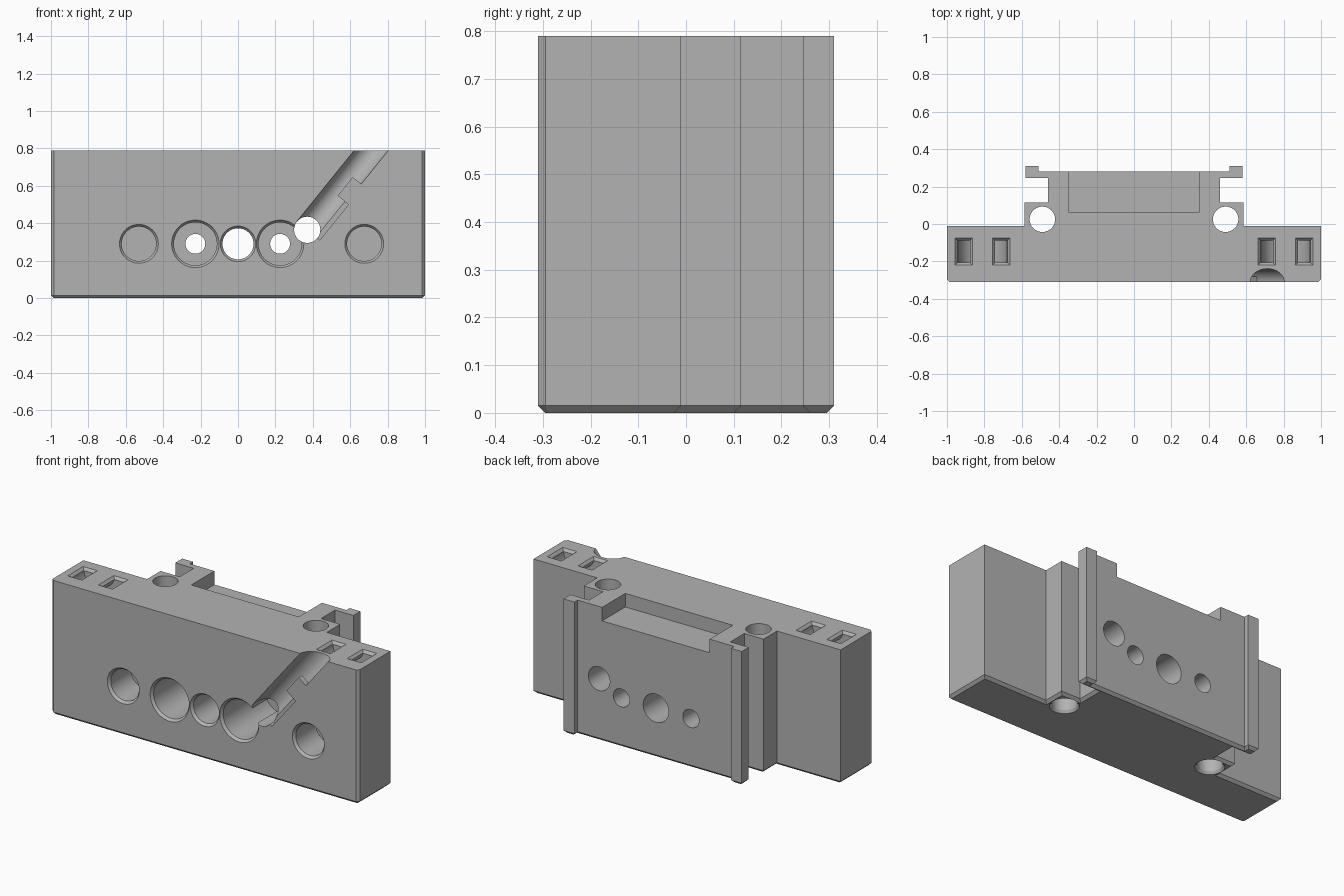
import bpy, bmesh
from math import pi, radians
from mathutils import Matrix, Vector

if "Cube" in bpy.data.objects:
    bpy.data.objects.remove(bpy.data.objects["Cube"])

FRONT, TOP, CH = -0.31, 0.79, 0.015

grey = bpy.data.materials.new("plain_grey")
grey.use_nodes = True
grey.diffuse_color = (0.45, 0.45, 0.45, 1)
grey.node_tree.nodes["Principled BSDF"].inputs["Base Color"].default_value = (0.45, 0.45, 0.45, 1)


def finish(bm, name, matrix=Matrix()):
    bmesh.ops.recalc_face_normals(bm, faces=bm.faces[:])
    bm.transform(matrix)
    mesh = bpy.data.meshes.new(name)
    bm.to_mesh(mesh)
    bm.free()
    mesh.materials.append(grey)
    obj = bpy.data.objects.new(name, mesh)
    bpy.context.scene.collection.objects.link(obj)
    return obj


def box(name, lo, hi, matrix=Matrix(), bottom_inset=0):
    """Box between two corners, optionally narrowing to its bottom."""
    bm = bmesh.new()
    bmesh.ops.create_cube(bm, size=1)
    lo, hi = Vector(lo), Vector(hi)
    for v in bm.verts:
        below = v.co.z < 0
        size = hi - lo
        if below:
            size -= Vector((2 * bottom_inset, 2 * bottom_inset, 0))
        v.co = (lo + hi) / 2 + v.co * size
    return finish(bm, name, matrix)


def lathe(name, points, matrix=Matrix(), closed=False, steps=48):
    """Revolve (radius, height) points about local z."""
    bm = bmesh.new()
    vs = [bm.verts.new((r, 0, h)) for r, h in points]
    es = [bm.edges.new(pair) for pair in zip(vs, vs[1:])]
    if closed:
        es.append(bm.edges.new((vs[-1], vs[0])))
    bmesh.ops.spin(bm, geom=vs + es, cent=(0, 0, 0), axis=(0, 0, 1),
                   angle=2 * pi, steps=steps, use_duplicate=False)
    bmesh.ops.remove_doubles(bm, verts=bm.verts[:], dist=1e-5)
    return finish(bm, name, matrix)


def combine(target, tool, operation="DIFFERENCE"):
    tool.hide_render = True
    mod = target.modifiers.new(tool.name, "BOOLEAN")
    mod.operation, mod.object, mod.solver = operation, tool, "EXACT"
    bpy.context.view_layer.objects.active = target
    bpy.ops.object.modifier_apply(modifier=mod.name)
    bpy.data.objects.remove(tool)


# Body: mirrored plan outline, extruded up, with a chamfered bottom rim
half = [(1 - CH, FRONT), (1, FRONT + CH), (1, -0.01), (0.585, -0.01),
        (0.585, 0.115), (0.46, 0.115), (0.46, 0.245), (0.58, 0.245),
        (0.58, 0.31), (0.51, 0.31), (0.51, 0.28)]
outline = half + [(-x, y) for x, y in reversed(half)]
bm = bmesh.new()
base = bm.faces.new([bm.verts.new((x, y, 0)) for x, y in outline])
extruded = bmesh.ops.extrude_face_region(bm, geom=[base], use_keep_orig=True)
for v in extruded["geom"]:
    if isinstance(v, bmesh.types.BMVert):
        v.co.z = TOP
bmesh.ops.recalc_face_normals(bm, faces=bm.faces[:])
rim = [e for e in bm.edges if all(v.co.z < 0.01 for v in e.verts)]
bmesh.ops.bevel(bm, geom=rim, offset=CH, segments=1, affect="EDGES", profile=0.5)
body = finish(bm, "mounting_block")

# Rear pocket open to the top and back
combine(body, box("rear_pocket", (-0.35, 0.065, TOP - 0.08), (0.35, 0.5, 1)))

# Vertical screw holes, flared at the bottom
for x in (-0.49, 0.49):
    hole = [(0, -0.1), (0.078, -0.1), (0.078, 0), (0.068, CH), (0.068, 1), (0, 1)]
    combine(body, lathe("upright_hole", hole, Matrix.Translation((x, 0.025, 0))))


# Front bores: mouth is chamfered, then a bore, then an optional through hole
def front_bore(x, z, radius, depth, through=0, lip=0.012):
    pts = [(0, -0.1), (radius + lip, -0.1), (radius + lip, 0),
           (radius, CH), (radius, depth)]
    pts += [(through, depth), (through, 1), (0, 1)] if through else [(0, depth)]
    place = Matrix.Translation((x, FRONT, z)) @ Matrix.Rotation(-pi / 2, 4, "X")
    combine(body, lathe("front_bore", pts, place))


for x in (-0.53, 0.675):
    front_bore(x, 0.29, 0.092, 0.2)
for x in (-0.228, 0.225):
    front_bore(x, 0.29, 0.115, 0.4, through=0.053)
front_bore(0, 0.29, 0.083, 1)
front_bore(0.37, 0.365, 0.07, 1, lip=0)

# Slanted cable groove with a retaining tab
slant = Matrix.Translation((0.37, FRONT, 0.365)) @ Matrix.Rotation(radians(38.9), 4, "Y")
combine(body, lathe("cable_groove", [(0, 0), (0.071, 0), (0.071, 0.75), (0, 0.75)], slant))
combine(body, box("groove_shoulder", (0, -0.1, 0), (0.087, 0.035, 0.244), slant))
combine(body, box("groove_tab", (0.012, 0, 0.244), (0.085, 0.03, 0.372), slant), "UNION")

# Curved strap channels, each joining a pair of slots in the top
for side in (-1, 1):
    place = Matrix.Translation((side * 0.81, -0.147, TOP)) @ Matrix.Rotation(pi / 2, 4, "X")
    section = [(0.068, -0.058), (0.132, -0.058), (0.132, 0.058), (0.068, 0.058)]
    combine(body, lathe("strap_channel", section, place, closed=True))
    for offset in (-0.1, 0.1):
        x = side * 0.81 + offset
        combine(body, box("slot_mouth", (x - 0.047, -0.22, TOP - CH),
                          (x + 0.047, -0.074, TOP + 0.001), bottom_inset=0.014))

# Smooth the round walls, keep edges crisp
bpy.ops.object.select_all(action="DESELECT")
body.select_set(True)
bpy.context.view_layer.objects.active = body
bpy.ops.object.shade_smooth_by_angle(angle=radians(25))
